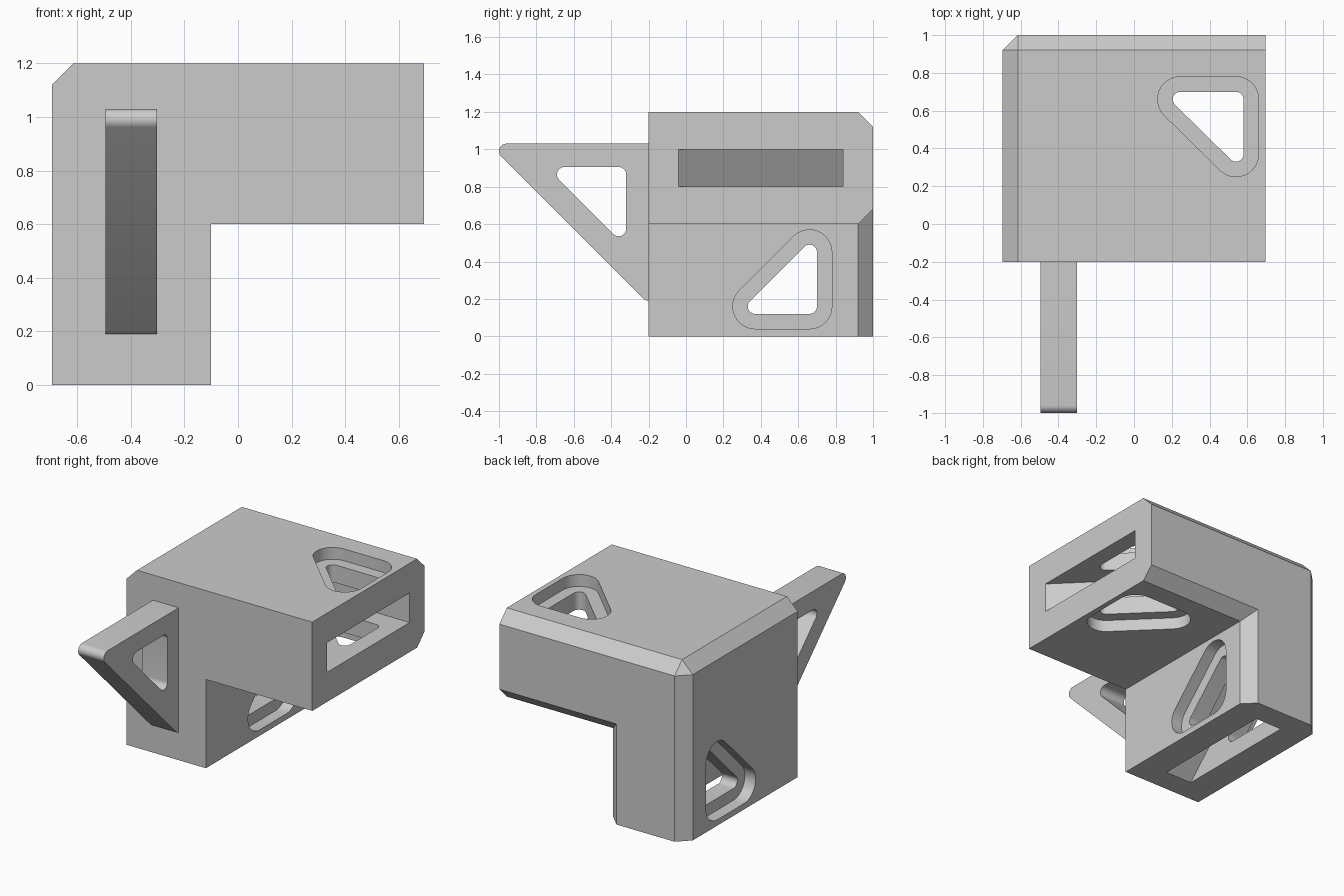
import bpy
import bmesh
import math

cube = bpy.data.objects.get("Cube")
if cube:
    bpy.data.objects.remove(cube, do_unlink=True)

GREY = bpy.data.materials.new("plain grey")
GREY.use_nodes = True
GREY.diffuse_color = (0.6, 0.6, 0.6, 1)
GREY.node_tree.nodes["Principled BSDF"].inputs["Base Color"].default_value = (0.6, 0.6, 0.6, 1)

PLACE = {"x": lambda t, u, v: (t, u, v),
         "y": lambda t, u, v: (u, t, v),
         "z": lambda t, u, v: (u, v, t)}


def loft(name, axis, rings):
    """Solid through matching (position, outline) rings along an axis."""
    bm = bmesh.new()
    loops = [[bm.verts.new(PLACE[axis](t, u, v)) for u, v in pts] for t, pts in rings]
    n = len(loops[0])
    for a, b in zip(loops, loops[1:]):
        for i in range(n):
            j = (i + 1) % n
            bm.faces.new((a[i], a[j], b[j], b[i]))
    bm.faces.new(loops[0])
    bm.faces.new(loops[-1])
    bmesh.ops.remove_doubles(bm, verts=bm.verts, dist=1e-5)
    bmesh.ops.recalc_face_normals(bm, faces=bm.faces)
    mesh = bpy.data.meshes.new(name)
    bm.to_mesh(mesh)
    bm.free()
    mesh.materials.append(GREY)
    ob = bpy.data.objects.new(name, mesh)
    bpy.context.collection.objects.link(ob)
    return ob


def prism(name, axis, lo, hi, pts):
    return loft(name, axis, [(lo, pts), (hi, pts)])


def round_triangle(u, v, du, dv, r, steps=10):
    """Right triangle with its square corner at (u, v), grown by radius r."""
    pts = [(u, v), (u + du, v), (u, v + dv)]
    if du * dv < 0:
        pts.reverse()
    out = []
    for i, (pu, pv) in enumerate(pts):
        (au, av), (bu, bv) = pts[i - 1], pts[(i + 1) % 3]
        start = math.atan2(pv - av, pu - au) - math.pi / 2
        end = math.atan2(bv - pv, bu - pu) - math.pi / 2
        sweep = (end - start) % math.tau
        for k in range(steps + 1):
            a = start + sweep * k / steps
            out.append((pu + r * math.cos(a), pv + r * math.sin(a)))
    return out


def combine(target, tool, operation="DIFFERENCE"):
    mod = target.modifiers.new("combine", "BOOLEAN")
    mod.operation = operation
    mod.solver = "EXACT"
    mod.object = tool
    bpy.context.view_layer.objects.active = target
    bpy.ops.object.modifier_apply(modifier=mod.name)
    bpy.data.objects.remove(tool, do_unlink=True)


# L-shaped body with chamfered outer corner and back edges
W, TOP, C = 0.695, 1.2, 0.08
LEG, ARM = -0.1, 0.6
front = [(-W, 0), (LEG, 0), (LEG, ARM), (W, ARM), (W, TOP), (C - W, TOP), (-W, TOP - C)]
corner = (C - W, TOP - C)
back = [(C - W, 0), (LEG - C, 0), (LEG - C, ARM + C), (W, ARM + C), (W, TOP - C), corner, corner]
body = loft("corner_body", "y", [(-0.2, front), (1 - C, front), (1, back)])

# Triangular sockets opening at the arm end and under the leg
E = 0.1
combine(body, prism("arm_socket", "z", 0.8, 1.0,
                    [(W + E, 0.84), (-0.185, 0.84), (W + E, -0.04 - E)]))
combine(body, prism("leg_socket", "x", -0.5, -0.3,
                    [(0.84, -E), (0.84, 0.88), (-0.04 - E, -E)]))

# Stepped triangular windows through both socket walls
STEP = 0.08
for axis, lo, hi, tri in (("z", ARM, TOP, (0.54, 0.66, -0.295, -0.29)),
                          ("x", -W, LEG, (0.66, 0.16, -0.29, 0.29))):
    combine(body, prism("window", axis, lo - E, hi + E, round_triangle(*tri, 0.04)))
    for a, b in ((lo - E, lo + STEP), (hi - STEP, hi + E)):
        combine(body, prism("window_recess", axis, a, b, round_triangle(*tri, 0.12)))

# Triangular tongue on the front, with its own window
tongue = prism("front_tongue", "x", -0.495, -0.303,
               round_triangle(-0.2, 0.99, -0.76, -0.76, 0.04))
combine(tongue, prism("tongue_window", "x", -0.6, -0.2,
                      round_triangle(-0.36, 0.865, -0.29, -0.29, 0.04)))
combine(body, tongue, "UNION")

# Smooth the rounded corners, keep the flat faces crisp
bpy.ops.object.select_all(action="DESELECT")
body.select_set(True)
bpy.context.view_layer.objects.active = body
bpy.ops.object.shade_smooth_by_angle(angle=math.radians(25))
